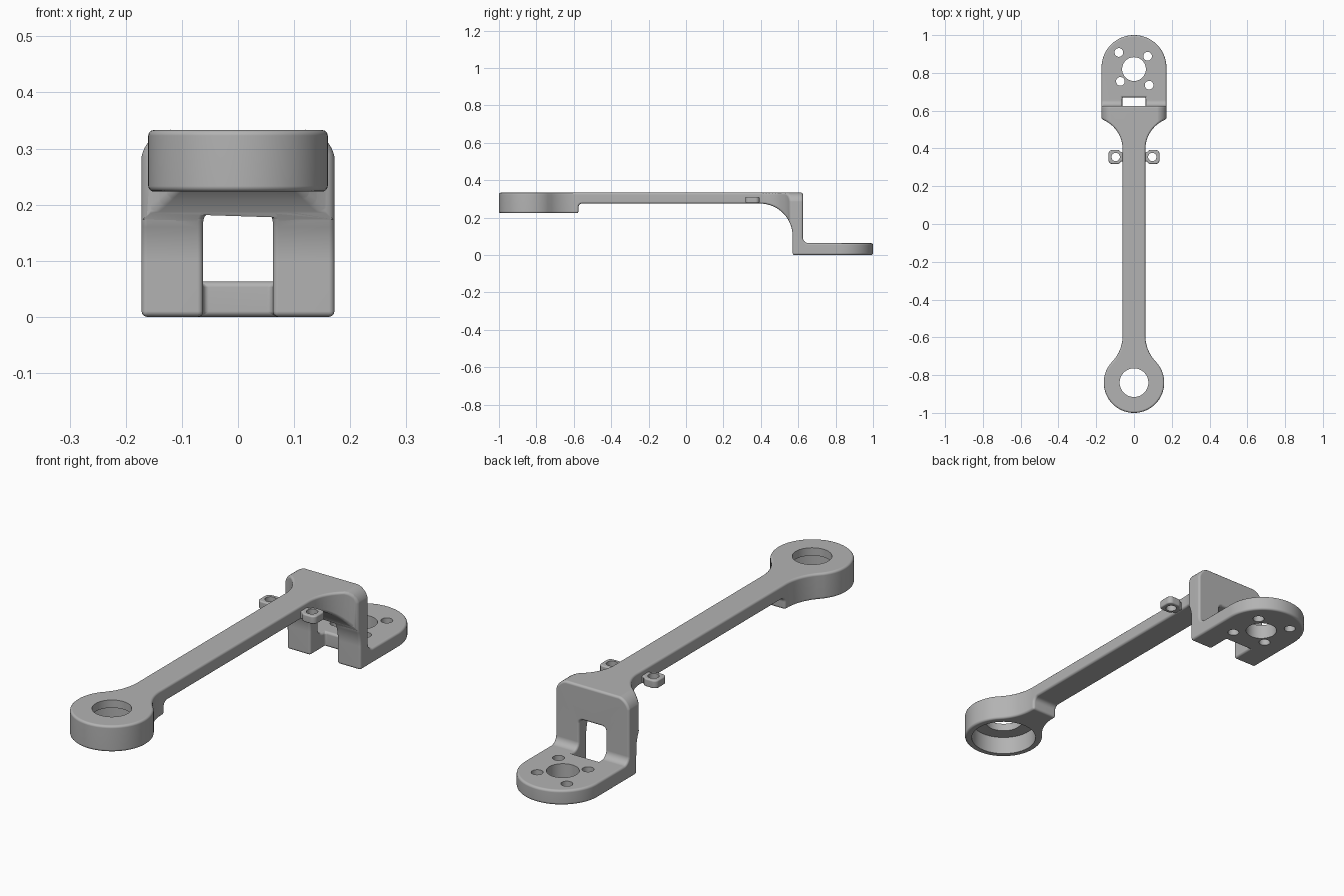
import bpy, bmesh, math

cube = bpy.data.objects.get("Cube")
if cube:
    bpy.data.objects.remove(cube, do_unlink=True)

GREY = (0.45, 0.45, 0.45, 1)
grey = bpy.data.materials.new("light_grey")
grey.use_nodes = True
grey.diffuse_color = GREY
grey.node_tree.nodes["Principled BSDF"].inputs["Base Color"].default_value = GREY

TOP = 0.333       # upper face of arm
HALF = 0.172      # half width of bracket
ARM = 0.06        # half width of arm


def arc(cx, cy, r, a0, a1, n):
    angles = [math.radians(a0 + (a1 - a0) * i / n) for i in range(n + 1)]
    return [(cx + r * math.cos(a), cy + r * math.sin(a)) for a in angles]


def prism(name, pts, axis, lo, hi):
    """Extrude a 2D outline along an axis from lo to hi."""
    place = {"x": lambda a, b, d: (d, a, b),
             "y": lambda a, b, d: (a, d, b),
             "z": lambda a, b, d: (a, b, d)}[axis]
    bm = bmesh.new()
    rings = [[bm.verts.new(place(a, b, d)) for a, b in pts] for d in (lo, hi)]
    for ring in rings:
        bm.faces.new(ring)
    n = len(pts)
    for i in range(n):
        j = (i + 1) % n
        bm.faces.new((rings[0][i], rings[0][j], rings[1][j], rings[1][i]))
    bmesh.ops.recalc_face_normals(bm, faces=bm.faces)
    mesh = bpy.data.meshes.new(name)
    bm.to_mesh(mesh)
    bm.free()
    mesh.materials.append(grey)
    ob = bpy.data.objects.new(name, mesh)
    bpy.context.collection.objects.link(ob)
    return ob


def cylinder(x, y, r, lo, hi, n=48):
    return prism("hole_cutter", arc(x, y, r, 0, 360 - 360 / n, n - 1), "z", lo, hi)


def combine(ob, cutters, operation):
    for cutter in cutters:
        mod = ob.modifiers.new("boolean", "BOOLEAN")
        mod.operation, mod.solver, mod.object = operation, "EXACT", cutter
        cutter.hide_render = True


def round_edges(ob, width):
    mod = ob.modifiers.new("rounded_edges", "BEVEL")
    mod.width, mod.segments = width, 3
    mod.limit_method, mod.angle_limit = "ANGLE", math.radians(38)
    mod.use_clamp_overlap = False


def apply(ob, cutters=()):
    """Bake the modifiers, clean the mesh and drop the cutters."""
    bpy.context.view_layer.update()
    baked = bpy.data.meshes.new_from_object(
        ob.evaluated_get(bpy.context.evaluated_depsgraph_get()))
    ob.modifiers.clear()
    bm = bmesh.new()
    bm.from_mesh(baked)
    bmesh.ops.remove_doubles(bm, verts=bm.verts, dist=0.0003)
    bmesh.ops.dissolve_limit(bm, angle_limit=math.radians(0.5),
                             verts=bm.verts, edges=bm.edges)
    bm.to_mesh(baked)
    bm.free()
    ob.data = baked
    for cutter in cutters:
        bpy.data.objects.remove(cutter, do_unlink=True)


def smooth(ob):
    bpy.ops.object.select_all(action="DESELECT")
    ob.select_set(True)
    bpy.context.view_layer.objects.active = ob
    bpy.ops.object.shade_smooth_by_angle(angle=math.radians(40))
    mod = ob.modifiers.new("even_shading", "WEIGHTED_NORMAL")
    mod.keep_sharp = True


# Plan outline: ring, neck, arm, flare and rounded mounting plate
ring_y, ring_r, neck_r, neck_y = -0.84, 0.16, 0.2025, -0.59
meet = math.degrees(math.atan2(neck_y - ring_y, ARM + neck_r))
flare_r, flare_y = 0.17, 0.395
flare_end = math.degrees(math.acos(1 - (HALF - ARM) / flare_r))
right = arc(0, ring_y, ring_r, -90, meet, 28)
right += arc(ARM + neck_r, neck_y, neck_r, 180 + meet, 180, 10)[1:]
right += arc(ARM + flare_r, flare_y, flare_r, 180, 180 - flare_end, 12)
right += arc(0, 1 - HALF, HALF, 0, 90, 20)
left = [(-x, y) for x, y in right[-2:0:-1]]
body = prism("link_arm", right + left, "z", -0.1, 0.5)

# Side profile: deep ring, thin arm, curved drop and foot plate
side = [(-1.1, TOP), (-1.1, 0.223), (-0.575, 0.223)]
side += arc(-0.555, 0.255, 0.02, 180, 90, 6)
side += arc(0.395, 0.1, 0.175, 90, 0, 18)
side += [(0.57, 0), (1.1, 0), (1.1, 0.063)]
side += arc(0.655, 0.093, 0.03, 270, 180, 6)
side += [(0.625, TOP)]
profile = prism("profile_cutter", side, "x", -0.4, 0.4)

# Window through the bracket wall
opening = [(-0.062, -0.1), (0.062, -0.1)]
opening += arc(0.044, 0.169, 0.018, 0, 90, 6) + arc(-0.044, 0.169, 0.018, 90, 180, 6)
cutters = [prism("window_cutter", opening, "y", 0.45, 0.67)]

# Rounded upper corners of the bracket wall
for s in (-1, 1):
    corner = arc(0.113, 0.274, 0.06, 0, 90, 10) + [(0.113, 0.4), (0.25, 0.4), (0.25, 0.274)]
    cutters.append(prism("corner_cutter", [(s * x, z) for x, z in corner], "y", 0.45, 0.75))

combine(body, [profile], "INTERSECT")
combine(body, cutters, "DIFFERENCE")
apply(body, cutters + [profile])
round_edges(body, 0.01)
apply(body)

# Bearing seat, shaft hole and plate holes
holes = [cylinder(0, ring_y, 0.076, 0.2, 0.4),
         cylinder(0, ring_y, 0.132, 0.1, 0.3, 64),
         cylinder(0, 0.82, 0.063, -0.1, 0.15)]
for x, y in ((-0.08, 0.908), (0.072, 0.888), (-0.072, 0.755), (0.08, 0.735)):
    holes.append(cylinder(x, y, 0.023, -0.1, 0.15, 32))
combine(body, holes, "DIFFERENCE")
apply(body, holes)
smooth(body)

# Small eyelets on both sides of the arm
for s, name in ((1, "left_eyelet"), (-1, "right_eyelet")):
    mid = 0.355
    half = [(0.05, 0.333)] + arc(0.088, 0.338, 0.02, 200, 270, 6)
    half += arc(0.115, 0.338, 0.02, 270, 360, 8)
    outline = half + [(x, 2 * mid - y) for x, y in reversed(half)]
    eyelet = prism(name, [(s * x, y) for x, y in outline], "z", 0.277, 0.311)
    round_edges(eyelet, 0.006)
    apply(eyelet)
    hole = cylinder(s * 0.097, mid, 0.022, 0.2, 0.4, 32)
    combine(eyelet, [hole], "DIFFERENCE")
    apply(eyelet, [hole])
    smooth(eyelet)
